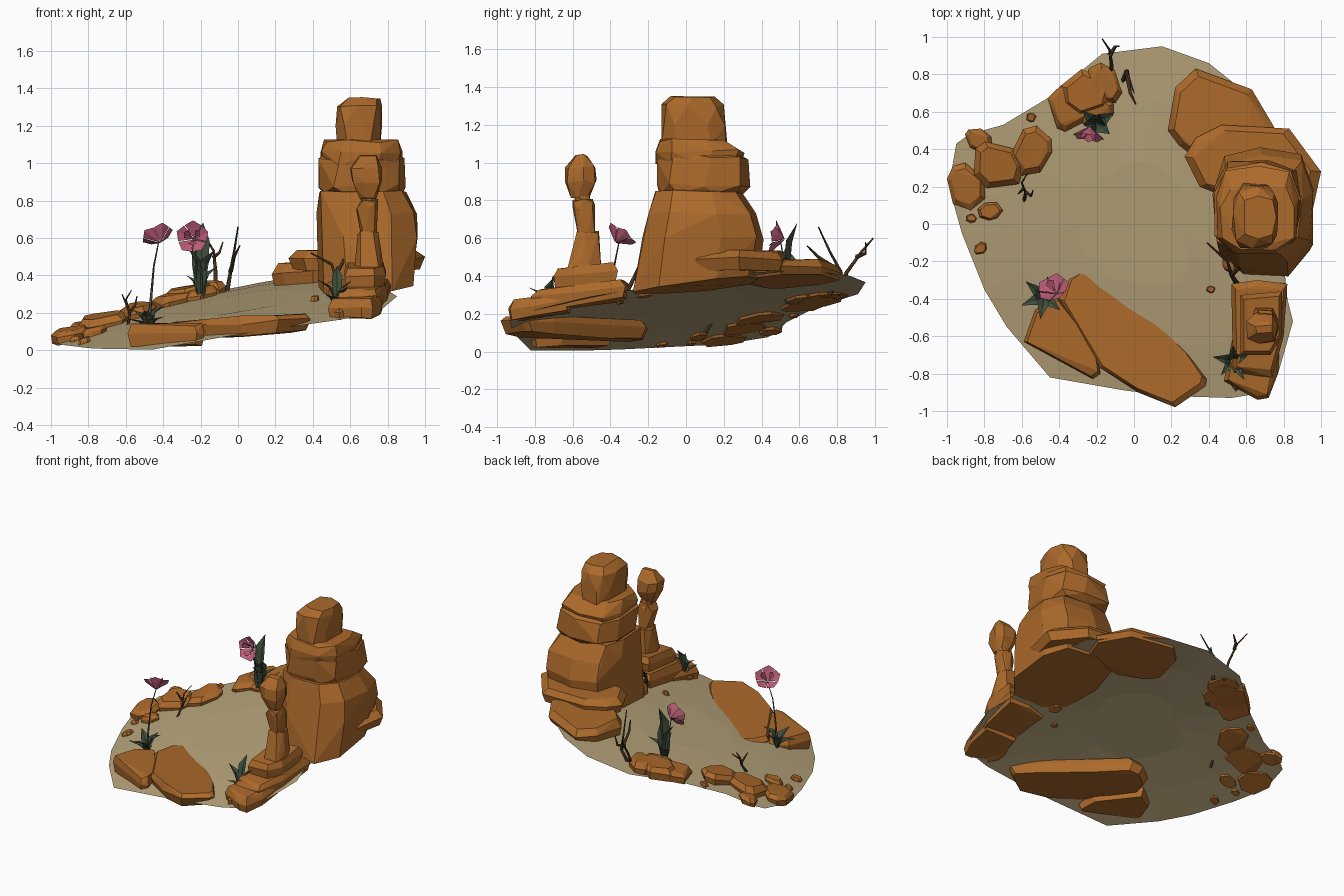
import bpy, bmesh, math, random
from mathutils import Vector

if "Cube" in bpy.data.objects:
    bpy.data.objects.remove(bpy.data.objects["Cube"])

random.seed(4)


def mat(name, c):
    m = bpy.data.materials.new(name)
    m.diffuse_color = (*c, 1)
    m.use_nodes = True
    m.node_tree.nodes["Principled BSDF"].inputs["Base Color"].default_value = m.diffuse_color
    return m


SAND = mat("sand", (0.46, 0.36, 0.19))
ROCK = mat("orange rock", (0.41, 0.143, 0.024))
LEAF = mat("dark green", (0.052, 0.08, 0.048))
PINK = mat("pink petal", (0.54, 0.115, 0.20))
WOOD = mat("dry twig", (0.055, 0.03, 0.015))


def add_mesh(name, bm, m, recalc=True):
    if recalc:
        bmesh.ops.recalc_face_normals(bm, faces=bm.faces)
    me = bpy.data.meshes.new(name)
    bm.to_mesh(me)
    bm.free()
    me.materials.append(m)
    ob = bpy.data.objects.new(name, me)
    bpy.context.collection.objects.link(ob)
    return ob


def hull(name, pts):
    bm = bmesh.new()
    for p in pts:
        bm.verts.new(p)
    r = bmesh.ops.convex_hull(bm, input=bm.verts)
    dead = set(v for v in r["geom_interior"] + r["geom_unused"] if isinstance(v, bmesh.types.BMVert))
    bmesh.ops.delete(bm, geom=list(dead), context='VERTS')
    bmesh.ops.dissolve_limit(bm, angle_limit=math.radians(7), verts=bm.verts, edges=bm.edges)
    return add_mesh(name, bm, ROCK)


def ground_z(x, y):
    return max(0.0, 0.2 + 0.19 * x + 0.142 * y + 0.055 * (1 - x * x - y * y))


def slab(name, outline, z0, z1, slope=(0, 0), top=0.86, rest=False):
    """Flat stone: convex outline, bevelled top, optional tilt; rest keeps it on the sand."""
    cx = sum(p[0] for p in outline) / len(outline)
    cy = sum(p[1] for p in outline) / len(outline)
    pts = []
    for x, y in outline:
        for t, k in ((0, 0.93), (0.6, 1.0), (1, top)):
            px, py = cx + (x - cx) * k, cy + (y - cy) * k
            z = z0 + (z1 - z0) * t + slope[0] * (px - cx) + slope[1] * (py - cy)
            z += random.uniform(-.1, .1) * (z1 - z0)
            pts.append((px, py, max(z, ground_z(px, py) - .015) if rest else z))
    return hull(name, pts)


def tower(name, rings, n=9, jit=0.06, rest=False):
    """Boulder: rings of (z, x0, x1, y0, y1) wrapped in a hull."""
    pts = []
    for z0, x0, x1, y0, y1 in rings:
        a0 = random.uniform(0, 1)
        for k in range(n):
            a = a0 + math.tau * k / n
            c, s = math.cos(a), math.sin(a)
            f = 1.04 + random.uniform(-jit, jit)
            px = max(-1, min(1, math.copysign(abs(c) ** .75, c) * f))
            py = max(-1, min(1, math.copysign(abs(s) ** .75, s) * f))
            x, y = (x0 + x1) / 2 + px * (x1 - x0) / 2, (y0 + y1) / 2 + py * (y1 - y0) / 2
            z = z0 + random.uniform(-.01, .01)
            pts.append((x, y, max(z, ground_z(x, y) - .02) if rest else z))
    return hull(name, pts)


def stick(name, paths, m, r):
    cu = bpy.data.curves.new(name, 'CURVE')
    cu.dimensions = '3D'
    cu.bevel_depth = r
    cu.bevel_resolution = 0
    cu.use_fill_caps = True
    for path in paths:
        sp = cu.splines.new('POLY')
        sp.points.add(len(path) - 1)
        for i, p in enumerate(path):
            sp.points[i].co = (*p, 1)
            sp.points[i].radius = 1 - 0.7 * i / (len(path) - 1)
    cu.materials.append(m)
    bpy.context.collection.objects.link(bpy.data.objects.new(name, cu))


def leaves(name, base, blades):
    """Folded blades: (angle, reach, height, half width)."""
    bm = bmesh.new()
    for ang, reach, h, w in blades:
        a = math.radians(ang)
        d, s = Vector((math.cos(a), math.sin(a), 0)), Vector((-math.sin(a), math.cos(a), 0))
        prev = None
        for t, k in ((0, .3), (.3, .9), (.55, 1), (1, .02)):
            c = Vector(base) + d * reach * t ** 1.4 + Vector((0, 0, h * math.sin(t * 1.57)))
            up = (Vector((0, 0, .2)) - d * .4) * w * k
            row = [bm.verts.new(c + s * w * k + up), bm.verts.new(c), bm.verts.new(c - s * w * k + up)]
            if prev:
                for j in (0, 1):
                    bm.faces.new((prev[j], prev[j + 1], row[j + 1], row[j]))
            prev = row
    add_mesh(name, bm, LEAF)


def flower(name, pos, direction, r):
    """Open cup of broad petals whose faces look along the direction."""
    q = Vector(direction).to_track_quat('Z', 'Y')
    bm = bmesh.new()
    for n, reach, h, off in ((5, 1.0, .35, 0.3), (3, .55, .5, .6)):
        for k in range(n):
            a = off + math.tau * k / n

            def P(da, rr, z):
                return bm.verts.new(Vector(pos) + q @ Vector((math.cos(a + da) * rr, math.sin(a + da) * rr, z)) * r)
            c, l, rt = P(0, .04, -.35), P(-.6, .88 * reach, h * .7), P(.6, .88 * reach, h * .7)
            tip, m = P(0, reach, h), P(0, .6 * reach, h * .1)
            for f in ((c, l, m), (c, m, rt), (l, tip, m), (m, tip, rt)):
                bm.faces.new(f)
    add_mesh(name, bm, PINK, False)


# sloping sand sheet
edge = [(-.95, .43), (-.88, .48), (-.7, .53), (-.45, .68), (-.17, .91), (.15, .95), (.4, .86), (.6, .7),
        (.8, .45), (.88, .2), (.8, -.2), (.82, -.4), (.85, -.52), (.77, -.8), (.7, -.9), (.52, -.93),
        (.2, -.92), (-.05, -.89), (-.45, -.82), (-.68, -.55), (-.8, -.35), (-.92, -.05), (-.99, .2)]
bm = bmesh.new()
rows = [[bm.verts.new((x * k, y * k, ground_z(x * k, y * k))) for x, y in edge] for k in (1, .7, .35)]
for o, i in zip(rows, rows[1:]):
    for k in range(len(edge)):
        j = (k + 1) % len(edge)
        bm.faces.new((o[j], o[k], i[k], i[j]))
bm.faces.new(rows[-1])
sand = add_mesh("sand_ground", bm, SAND)
if sum(p.normal.z for p in sand.data.polygons) < 0:
    sand.data.flip_normals()

# large stacked pillar
tower("pillar_base", [(.31, .43, .94, -.28, .38), (.6, .42, .96, -.23, .41), (.73, .42, .96, -.2, .37),
                      (.85, .43, .9, -.17, .29)], 9, rest=True)
tower("pillar_middle", [(.84, .46, .88, -.14, .3), (.88, .42, .9, -.16, .34), (1.02, .43, .89, -.16, .33),
                        (1.05, .47, .86, -.13, .27)], 9)
tower("pillar_shoulder", [(.99, .44, .88, -.16, .29), (1.06, .44, .88, -.16, .31), (1.12, .46, .86, -.14, .22)], 9)
tower("pillar_cap", [(1.09, .53, .76, -.13, .22), (1.2, .52, .77, -.13, .21), (1.3, .53, .77, -.13, .2),
                     (1.345, .57, .76, -.08, .15)], 8)
# ledges behind it
slab("lower_ledge", [(.18, .5), (.22, .73), (.33, .83), (.63, .72), (.76, .5), (.7, .3), (.4, .3), (.24, .42)],
     .355, .47, (.06, .02), rest=True)
slab("upper_ledge", [(.27, .36), (.33, .46), (.47, .53), (.83, .51), (1.0, .28), (.95, .05), (.6, .1), (.35, .2)],
     .43, .53, rest=True)

# small balanced pillar
slab("spire_foot", [(.48, -.84), (.53, -.6), (.78, -.62), (.77, -.8), (.72, -.93), (.66, -.94)], .185, .28, (.05, .12))
slab("spire_step", [(.53, -.8), (.52, -.32), (.66, -.3), (.82, -.32), (.8, -.6), (.74, -.82)], .255, .36, (.06, .13))
slab("spire_plinth", [(.57, -.7), (.57, -.38), (.79, -.36), (.79, -.6), (.73, -.7)], .34, .45, (.03, .1))
tower("spire_block", [(.42, .62, .78, -.64, -.44), (.5, .63, .77, -.62, -.45), (.63, .64, .75, -.58, -.46)], 6)
tower("spire_neck_low", [(.6, .66, .74, -.57, -.48), (.76, .63, .75, -.6, -.48), (.8, .65, .75, -.6, -.49)], 6)
tower("spire_neck", [(.77, .66, .74, -.58, -.5), (.85, .65, .74, -.6, -.51)], 6)
tower("spire_head", [(.82, .65, .74, -.61, -.51), (.9, .61, .77, -.64, -.47), (.98, .6, .77, -.64, -.48),
                     (1.035, .65, .74, -.59, -.52)], 7)

# front slabs
slab("long_slab", [(-.4, -.4), (-.36, -.28), (-.25, -.2), (-.17, -.21), (.02, -.4), (.3, -.7), (.39, -.83),
                   (.38, -.87), (.22, -.98), (.02, -.9), (-.18, -.77)], .08, .175, (.06, -.01), .93)
slab("side_slab", [(-.53, -.46), (-.41, -.39), (-.2, -.66), (-.18, -.8), (-.22, -.83), (-.59, -.63)],
     .03, .14, (.03, .03), .92)

# low rocks along the left and back edges: centre, half sizes, turn, height
low = [(-.9, .2, .11, .13, 20, .07), (-.73, .31, .13, .15, 50, .08), (-.55, .39, .11, .14, -20, .08),
       (-.83, .45, .08, .06, -30, .05), (-.77, .07, .07, .05, 10, .05), (-.35, .62, .12, .13, 20, .07),
       (-.26, .7, .14, .13, 0, .09), (-.16, .75, .09, .12, 30, .08), (-.2, .6, .1, .08, 25, .06),
       (-.55, .57, .03, .025, 0, .03), (-.82, -.13, .04, .03, 40, .03), (.41, -.35, .025, .02, 0, .03),
       (.51, -.22, .035, .05, 30, .08), (.55, -.8, .06, .1, 10, .06), (-.87, .03, .03, .025, 0, .03)]
for i, (x, y, a, b, turn, h) in enumerate(low):
    t0, z = math.radians(turn), ground_z(x, y)
    out = []
    for k in range(7):
        t = math.tau * k / 7 + random.uniform(-.3, .3)
        u, v = a * math.cos(t), b * math.sin(t)
        out.append((max(-1, x + u * math.cos(t0) - v * math.sin(t0)), y + u * math.sin(t0) + v * math.cos(t0)))
    slab("edge_rock_%d" % (i + 1), out, z - .015, z + h * .75, (.19, .14), .75, True)

# flowering plants
stick("front_stem", [[(-.48, -.39, .1), (-.465, -.39, .28), (-.45, -.38, .45), (-.42, -.35, .6)]], LEAF, .009)
flower("front_bloom", (-.425, -.355, .6), (-.3, .55, .75), .09)
leaves("front_leaves", (-.48, -.39, .09),
       [(20, .1, .15, .03), (80, .11, .12, .03), (140, .13, .13, .03), (200, .13, .08, .03),
        (260, .12, .12, .03), (320, .11, .09, .03)])
stick("back_stem", [[(-.21, .54, .26), (-.22, .52, .45), (-.23, .5, .59)]], LEAF, .009)
flower("back_bloom", (-.24, .49, .6), (-.15, -.95, .2), .09)
leaves("back_leaves", (-.2, .54, .25),
       [(75, .05, .43, .05), (190, .07, .3, .045), (320, .09, .28, .045), (30, .11, .2, .035), (250, .06, .22, .04),
        (140, .1, .15, .03)])
leaves("side_leaves", (.53, -.73, .2),
       [(90, .08, .25, .028), (170, .11, .18, .026), (230, .1, .1, .025), (300, .12, .14, .025), (20, .08, .17, .026)])

# dry twigs
stick("back_twig", [[(-.06, .76, .3), (-.04, .82, .42), (-.02, .76, .53), (0, .7, .66)],
                    [(-.04, .82, .42), (-.02, .7, .5), (.01, .64, .56)],
                    [(-.12, .8, .3), (-.12, .85, .42), (-.13, .93, .53), (-.17, .99, .6)],
                    [(-.13, .9, .5), (-.1, .95, .52), (-.08, .95, .58)]], WOOD, .013)
stick("left_twig", [[(-.59, .1, .1), (-.58, .17, .2), (-.6, .22, .27), (-.57, .27, .32)],
                    [(-.58, .17, .2), (-.55, .15, .24), (-.54, .18, .29)],
                    [(-.59, .19, .23), (-.62, .16, .3)]], WOOD, .01)
stick("right_twig", [[(.55, -.32, .3), (.52, -.27, .4), (.5, -.2, .46), (.39, -.1, .52)],
                     [(.52, -.27, .4), (.56, -.24, .47), (.57, -.2, .53)]], WOOD, .014)
